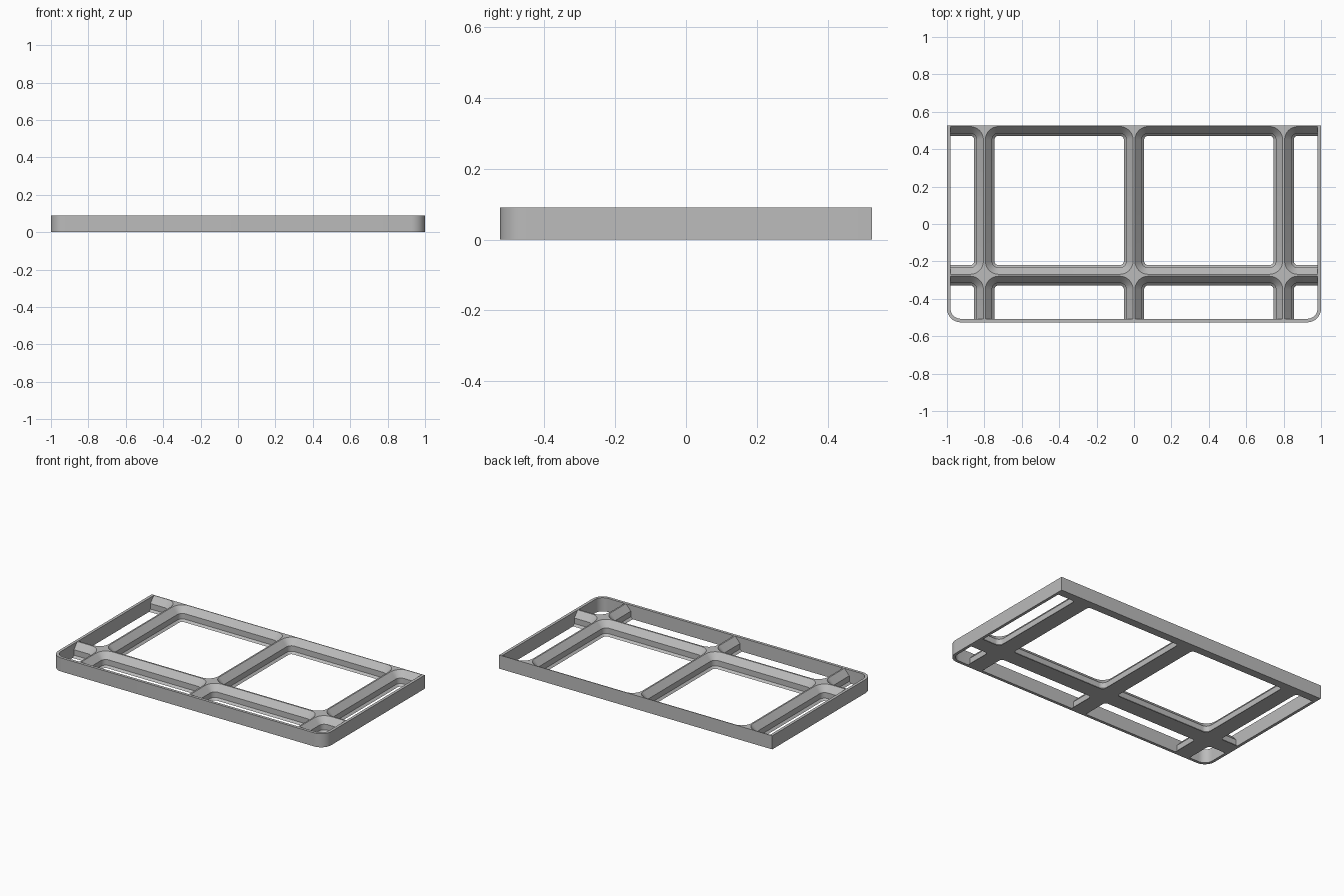
import bpy, bmesh, math

if "Cube" in bpy.data.objects:
    bpy.data.objects.remove(bpy.data.objects["Cube"])

HEIGHT = 0.09
BACK, FRONT = 0.526, -0.526
CELL = 0.8
WALL = 0.019

grey = bpy.data.materials.new("grey plastic")
grey.diffuse_color = (0.5, 0.5, 0.5, 1)
grey.use_nodes = True
grey.node_tree.nodes["Principled BSDF"].inputs["Base Color"].default_value = grey.diffuse_color


def rounded_rect(x0, x1, y0, y1, radii, segments=8):
    """Outline, anticlockwise; radii: front left, front right, back right, back left."""
    corners = [(x0, y0, 1, 1, 180), (x1, y0, -1, 1, 270),
               (x1, y1, -1, -1, 0), (x0, y1, 1, -1, 90)]
    pts = []
    for (cx, cy, sx, sy, start), r in zip(corners, radii):
        if r == 0:
            pts.append((cx, cy))
            continue
        for i in range(segments + 1):
            a = math.radians(start + 90 * i / segments)
            pts.append((cx + sx * r + r * math.cos(a), cy + sy * r + r * math.sin(a)))
    return pts


def add_loft(bm, layers):
    """Closed solid through a stack of (outline, z) layers."""
    rings = [[bm.verts.new((x, y, z)) for x, y in pts] for pts, z in layers]
    n = len(rings[0])
    for low, high in zip(rings, rings[1:]):
        for i in range(n):
            j = (i + 1) % n
            bm.faces.new((low[i], low[j], high[j], high[i]))
    bm.faces.new(rings[0][::-1])
    bm.faces.new(rings[-1])


def make_object(name, bm):
    mesh = bpy.data.meshes.new(name)
    bm.to_mesh(mesh)
    bm.free()
    mesh.materials.append(grey)
    obj = bpy.data.objects.new(name, mesh)
    bpy.context.collection.objects.link(obj)
    return obj


def apply_boolean(obj, other, operation):
    mod = obj.modifiers.new("cut", 'BOOLEAN')
    mod.operation = operation
    mod.solver = 'EXACT'
    mod.object = other
    bpy.context.view_layer.objects.active = obj
    bpy.ops.object.modifier_apply(modifier=mod.name)
    bpy.data.objects.remove(other)


# Solid tray blank: rounded front corners, square back corners
bm = bmesh.new()
outer = rounded_rect(-1, 1, FRONT, BACK, (0.074, 0.074, 0, 0))
add_loft(bm, [(outer, 0), (outer, HEIGHT)])
frame = make_object("grid_frame", bm)

# Stepped pockets: (inset from the cell line, z)
profile = [(0.0543, -0.05), (0.0543, 0), (0.041, 0.0133),
           (0.041, 0.05), (0.005, HEIGHT), (0.005, 0.15)]
bm = bmesh.new()
for col in range(4):
    for row in range(2):
        x0 = (col - 2) * CELL
        y0 = BACK - (row + 1) * CELL
        add_loft(bm, [(rounded_rect(x0 + d, x0 + CELL - d, y0 + d, y0 + CELL - d,
                                    [0.076 - d] * 4), z) for d, z in profile])
pockets = make_object("pocket_cutter", bm)

# Limit the pockets to the inside of the outer wall
bm = bmesh.new()
inner = rounded_rect(-1 + WALL, 1 - WALL, FRONT + WALL, BACK + 0.3, (0.055, 0.055, 0, 0))
add_loft(bm, [(inner, -0.03), (inner, 0.12)])
apply_boolean(pockets, make_object("wall_limit", bm), 'INTERSECT')
apply_boolean(frame, pockets, 'DIFFERENCE')

# Smooth rounded corners, crisp chamfers
bpy.ops.object.select_all(action='DESELECT')
frame.select_set(True)
bpy.context.view_layer.objects.active = frame
bpy.ops.object.shade_smooth_by_angle(angle=math.radians(30))
